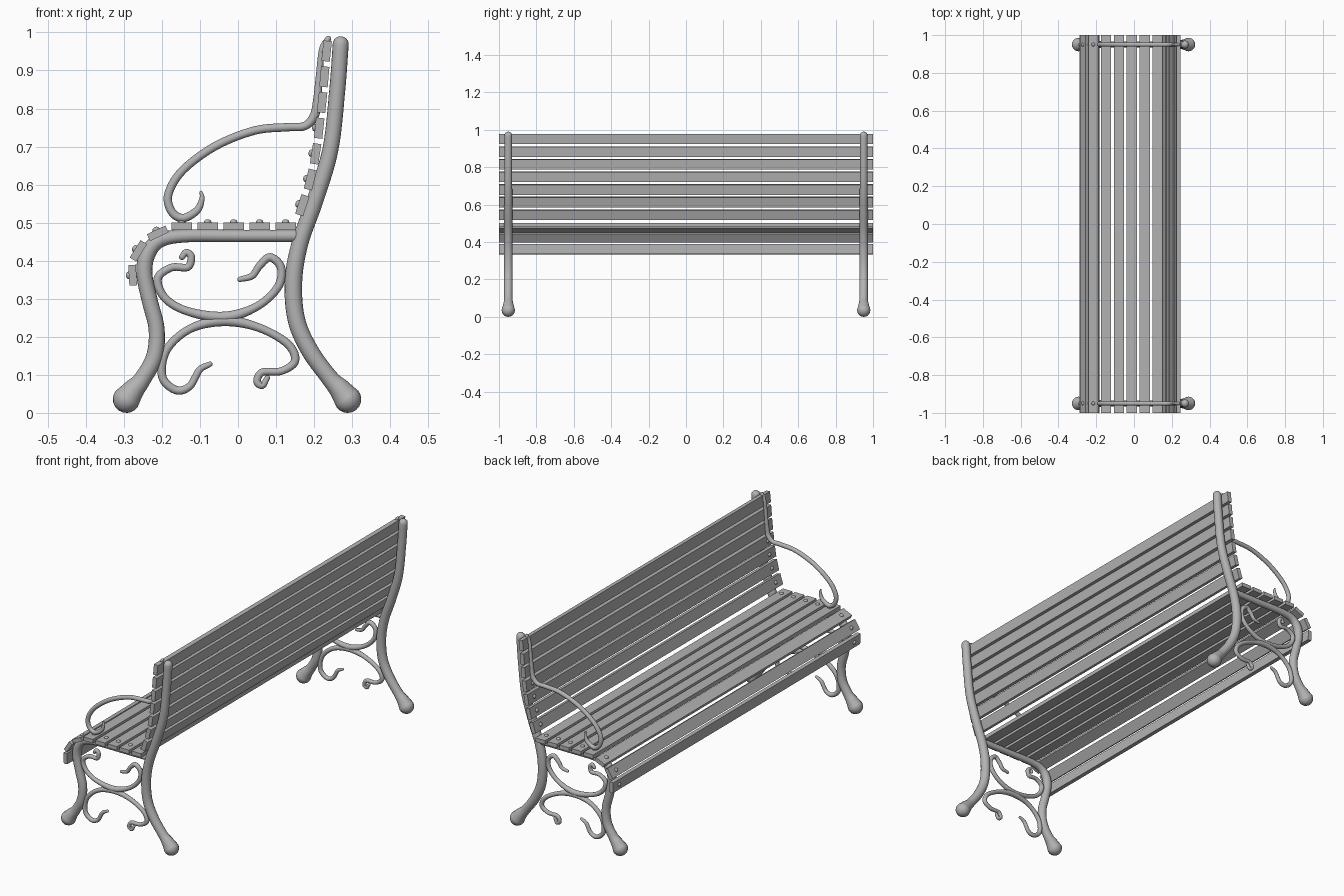
import bpy, bmesh, math
from mathutils import Vector, Matrix

if "Cube" in bpy.data.objects:
    bpy.data.objects.remove(bpy.data.objects["Cube"])

grey = bpy.data.materials.new("plain_grey")
grey.use_nodes = True
colour = (0.45, 0.45, 0.45, 1)
grey.diffuse_color = colour
grey.node_tree.nodes["Principled BSDF"].inputs["Base Color"].default_value = colour

SIDE_Y = 0.95


def finish(bm, name):
    bmesh.ops.recalc_face_normals(bm, faces=bm.faces)
    mesh = bpy.data.meshes.new(name)
    bm.to_mesh(mesh)
    bm.free()
    mesh.materials.append(grey)
    obj = bpy.data.objects.new(name, mesh)
    bpy.context.collection.objects.link(obj)
    return obj


def spline(points, steps=7):
    """Smooth path through (x, z, radius) points."""
    p = [Vector(q) for q in points]
    p = [p[0] * 2 - p[1]] + p + [p[-1] * 2 - p[-2]]
    out = []
    for a, b, c, d in zip(p, p[1:], p[2:], p[3:]):
        for i in range(steps):
            t = i / steps
            out.append(0.5 * (2 * b + (c - a) * t + (2 * a - 5 * b + 4 * c - d) * t * t
                              + (3 * b - a - 3 * c + d) * t ** 3))
    return out + [p[-2]]


def round_end(end, before):
    """Shrinking rings that close a tube with a dome."""
    way = Vector((end.x - before.x, end.y - before.y)).normalized()
    caps = []
    for k in range(1, 6):
        a = math.radians(17 * k)
        xz = end.xy + way * end.z * math.sin(a)
        caps.append(Vector((xz.x, xz.y, end.z * math.cos(a))))
    return caps


def tube(name, points, sides=16):
    """Iron bar with varying radius, one on each end of the bench."""
    path = spline(points)
    path = round_end(path[0], path[1])[::-1] + path + round_end(path[-1], path[-2])
    for side, y in (("left", SIDE_Y), ("right", -SIDE_Y)):
        bm = bmesh.new()
        rings = []
        for i, p in enumerate(path):
            d = (path[min(i + 1, len(path) - 1)] - path[max(i - 1, 0)]).xy.normalized()
            ring = []
            for k in range(sides):
                a = math.tau * k / sides
                off = p.z * math.cos(a)
                ring.append(bm.verts.new((p.x - d.y * off, y + p.z * math.sin(a), p.y + d.x * off)))
            rings.append(ring)
        for r, s in zip(rings, rings[1:]):
            for k in range(sides):
                n = (k + 1) % sides
                bm.faces.new((r[k], r[n], s[n], s[k]))
        bm.faces.new(rings[0])
        bm.faces.new(rings[-1])
        for f in bm.faces:
            f.smooth = True
        finish(bm, f"{name}_{side}")


def slat(name, x, z, angle, thick):
    """Plank along the bench with a domed bolt near each end."""
    bm = bmesh.new()
    bmesh.ops.create_cube(bm, size=1, matrix=Matrix.Diagonal((0.054, 2, thick, 1)))
    for y in (-SIDE_Y, SIDE_Y):
        m = Matrix.Translation((0, y, thick / 2)) @ Matrix.Diagonal((1, 1, 0.8, 1))
        bolt = bmesh.ops.create_uvsphere(bm, u_segments=12, v_segments=8, radius=0.01, matrix=m)
        for f in {f for v in bolt["verts"] for f in v.link_faces}:
            f.smooth = True
    obj = finish(bm, name)
    obj.location = (x, 0, z)
    obj.rotation_euler.y = math.radians(angle)


# Back post running down into the rear leg and its ball foot
tube("back_post_and_leg", [
    (0.27, 0.969, 0.021), (0.261, 0.85, 0.021), (0.243, 0.693, 0.021), (0.203, 0.56, 0.022),
    (0.164, 0.45, 0.022), (0.146, 0.35, 0.023), (0.153, 0.247, 0.023), (0.188, 0.165, 0.023),
    (0.24, 0.093, 0.023), (0.268, 0.062, 0.029), (0.288, 0.036, 0.036)])

# Front leg curving over into the seat rail
tube("front_leg_and_seat_rail", [
    (0.15, 0.465, 0.016), (0, 0.465, 0.016), (-0.14, 0.465, 0.017), (-0.206, 0.453, 0.019),
    (-0.238, 0.417, 0.021), (-0.246, 0.365, 0.021), (-0.232, 0.295, 0.021),
    (-0.214, 0.22, 0.021), (-0.22, 0.147, 0.022), (-0.252, 0.088, 0.023),
    (-0.275, 0.06, 0.029), (-0.293, 0.036, 0.036)])

# Armrest with a curled front
tube("armrest", [
    (0.237, 0.983, 0.008), (0.221, 0.955, 0.008), (0.213, 0.88, 0.009), (0.208, 0.82, 0.011),
    (0.2, 0.78, 0.012), (0.175, 0.754, 0.011), (0.13, 0.751, 0.011), (0.043, 0.742, 0.011),
    (-0.06, 0.701, 0.011), (-0.146, 0.637, 0.011), (-0.183, 0.575, 0.011),
    (-0.175, 0.53, 0.011), (-0.145, 0.512, 0.011), (-0.108, 0.532, 0.01),
    (-0.095, 0.562, 0.007), (-0.097, 0.58, 0.004)])

# Scrollwork between the legs: an upper and a lower S that meet in the middle
tube("upper_scroll", [
    (-0.147, 0.41, 0.008), (-0.136, 0.422, 0.009), (-0.123, 0.41, 0.01), (-0.132, 0.383, 0.01),
    (-0.175, 0.382, 0.01), (-0.211, 0.353, 0.011), (-0.193, 0.303, 0.011),
    (-0.135, 0.268, 0.011), (-0.036, 0.252, 0.014), (0.05, 0.28, 0.011), (0.105, 0.331, 0.011),
    (0.113, 0.382, 0.011), (0.084, 0.409, 0.011), (0.056, 0.386, 0.01),
    (0.037, 0.36, 0.009), (0.005, 0.351, 0.007)])
tube("lower_scroll", [
    (-0.074, 0.128, 0.007), (-0.101, 0.113, 0.009), (-0.127, 0.07, 0.01), (-0.163, 0.06, 0.011),
    (-0.199, 0.095, 0.011), (-0.188, 0.165, 0.011), (-0.126, 0.221, 0.011),
    (-0.036, 0.242, 0.014), (0.055, 0.224, 0.011), (0.13, 0.182, 0.011), (0.15, 0.137, 0.011),
    (0.114, 0.11, 0.01), (0.064, 0.107, 0.01), (0.05, 0.083, 0.01), (0.064, 0.072, 0.009),
    (0.077, 0.092, 0.007)])

# Seat slats: five flat ones, then three rolling over the front edge
for i in range(5):
    slat(f"seat_slat_{i + 1}", 0.125 - 0.0683 * i, 0.491, 0, 0.02)
for i, (x, z, angle) in enumerate([(-0.211, 0.472, -25), (-0.262, 0.426, -58), (-0.277, 0.362, -93)]):
    slat(f"front_edge_slat_{i + 1}", x, z, angle, 0.02)

# Backrest slats following the post, leaning more toward the bottom
leans = [(0.233, 6), (0.227, 5), (0.221, 6), (0.2135, 6), (0.204, 9), (0.19, 14), (0.169, 18)]
for i, (x, lean) in enumerate(leans):
    slat(f"back_slat_{i + 1}", x, 0.951 - 0.0675 * i, lean - 90, 0.022)
